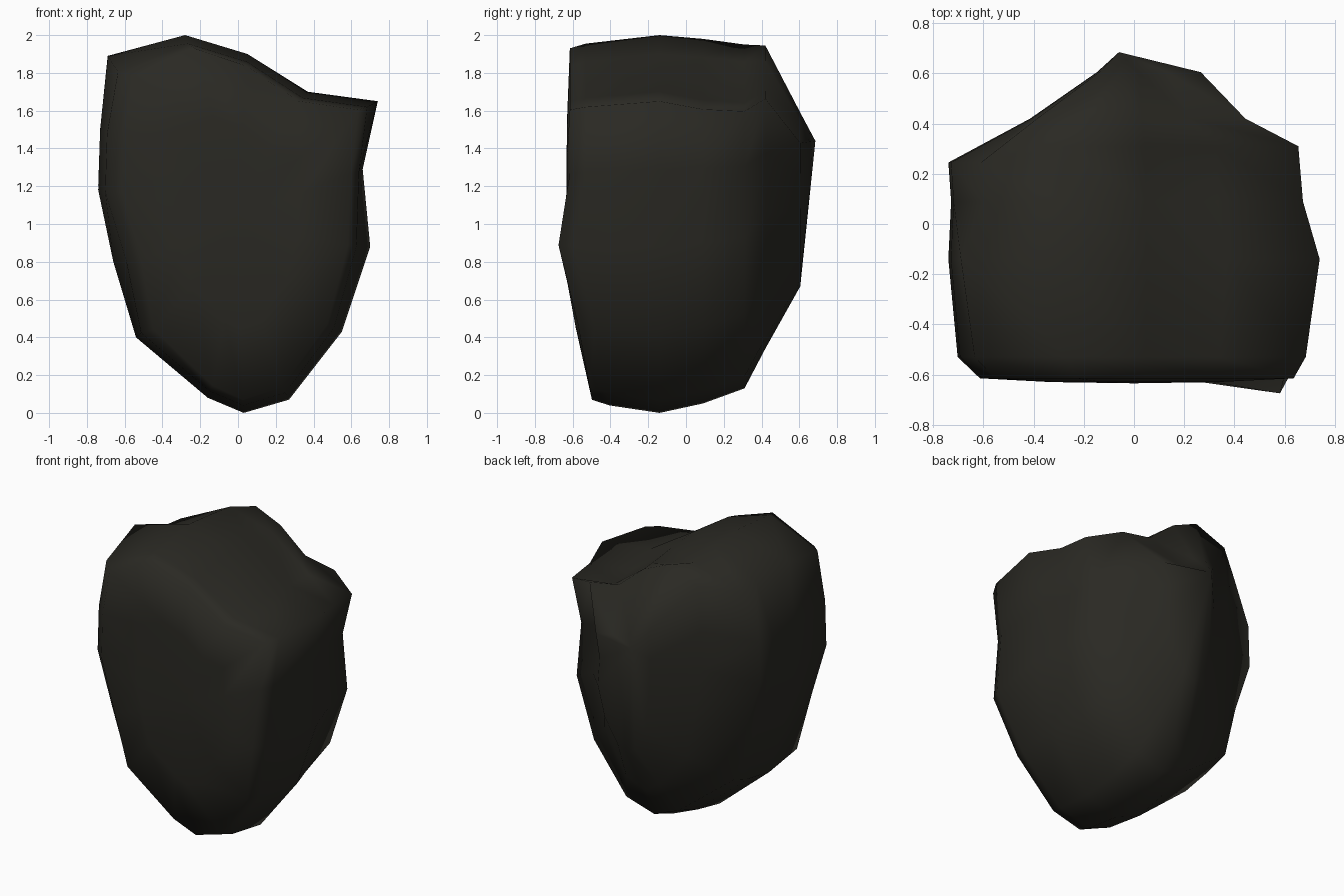
import bpy, bmesh

if "Cube" in bpy.data.objects:
    bpy.data.objects.remove(bpy.data.objects["Cube"])

# Front outline of the boulder (x, z)
outline = [(0.03, 0), (0.27, 0.07), (0.55, 0.43), (0.70, 0.88), (0.66, 1.29),
           (0.74, 1.65), (0.37, 1.70), (0.05, 1.90), (-0.28, 2.0), (-0.69, 1.89),
           (-0.73, 1.5), (-0.74, 1.18), (-0.66, 0.8), (-0.54, 0.4), (-0.16, 0.08)]

# Slices front to back: y, left scale, right scale, lowest z, highest z
slices = [(-0.63, 0.45, 0.45, 0.45, 1.55),
          (-0.615, 0.83, 0.86, 0.07, 1.93),
          (-0.53, 0.95, 0.925, 0.04, 1.955),
          (-0.14, 1.0, 1.0, 0.0, 2.0),
          (0.09, 0.985, 0.91, 0.05, 1.98),
          (0.31, 1.0, 0.885, 0.13, 1.95),
          (0.42, 0.56, 0.60, 0.34, 1.945),
          (0.605, 0.2, 0.36, 0.67, 1.59)]


def slice_points(y, left, right, low, high):
    points = []
    for x, z in outline:
        px = x * (right if x > 0 else left)
        pz = low + z / 2 * (high - low)
        py = y
        if y < -0.5:
            # Front face leans back at the foot, swells at the right edge
            py += 0.13 * max(0, 1 - pz / 0.7)
            if px > 0.5 and 0.7 < pz < 1.1:
                py -= 0.06
                px -= 0.02
            if z == 1.29:
                px += 0.03
        if abs(y + 0.14) > 0.1 and abs(px) > 0.5:
            # Left shoulder slumps and left flank narrows towards both ends
            if px < 0 and z == 1.89:
                px, pz = px + (0.02 if y < 0 else 0.08), pz - 0.045
            if px < 0 and z == 0.8:
                px += 0.035
        if y == 0.31 and px < -0.5:
            py -= 0.065
        if 0 < y < 0.4 and px > 0.2 and pz > 1.4:
            pz -= 0.035
        points.append((px, py, pz))
    return points


bm = bmesh.new()
rings = [[bm.verts.new(p) for p in slice_points(*s)] for s in slices]
n = len(outline)
for a, b in zip(rings, rings[1:]):
    for i in range(n):
        j = (i + 1) % n
        bm.faces.new((a[i], a[j], b[j], b[i]))

# Closing fans on the front face and back ridge
for ring, tip in ((rings[0], (0, -0.635, 1.05)), (rings[-1], (-0.06, 0.685, 1.44))):
    v = bm.verts.new(tip)
    for i in range(n):
        bm.faces.new((ring[i], ring[(i + 1) % n], v))
bmesh.ops.recalc_face_normals(bm, faces=bm.faces)
for f in bm.faces:
    f.smooth = True

mesh = bpy.data.meshes.new("boulder")
bm.to_mesh(mesh)
bm.free()
boulder = bpy.data.objects.new("boulder", mesh)
bpy.context.collection.objects.link(boulder)

mat = bpy.data.materials.new("dark_stone")
mat.diffuse_color = (0.023, 0.022, 0.017, 1)
mat.use_nodes = True
mat.node_tree.nodes["Principled BSDF"].inputs["Base Color"].default_value = mat.diffuse_color
mesh.materials.append(mat)
